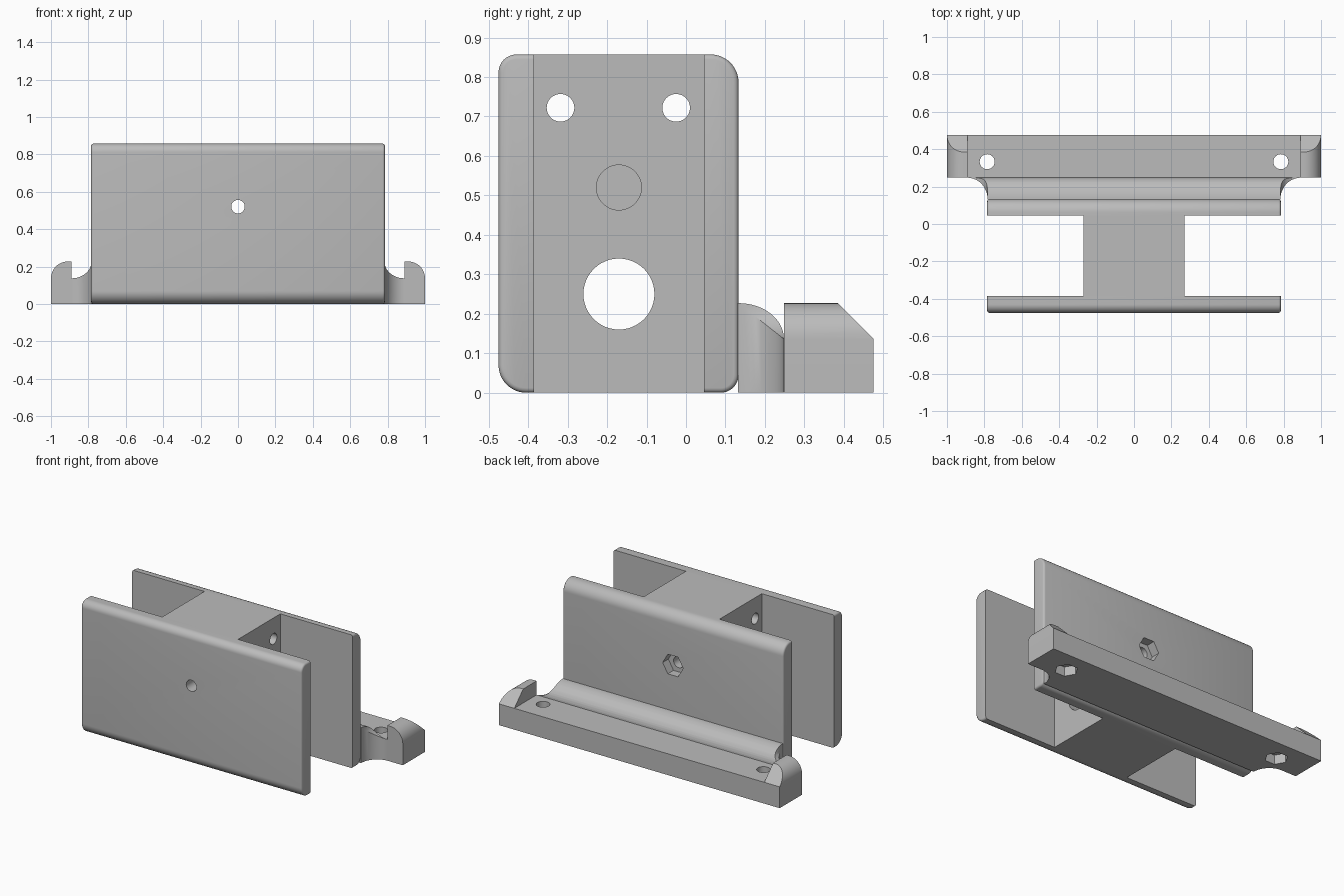
import bpy, bmesh
from math import sin, cos, pi, radians

if "Cube" in bpy.data.objects:
    bpy.data.objects.remove(bpy.data.objects["Cube"], do_unlink=True)

grey = bpy.data.materials.new("light grey plastic")
grey.use_nodes = True
COLOR = (0.5, 0.5, 0.5, 1)
grey.diffuse_color = COLOR
grey.node_tree.nodes["Principled BSDF"].inputs["Base Color"].default_value = COLOR


def arc(cx, cy, rx, ry, start, end, n=12):
    angles = [radians(start + (end - start) * i / n) for i in range(n + 1)]
    return [(cx + rx * cos(a), cy + ry * sin(a)) for a in angles]


def ring(cx, cy, rx, ry=None, n=48):
    return arc(cx, cy, rx, ry or rx, 0, 360, n)[:-1]


def prism(name, pts, axis, lo, hi, soften=0, flat_side=None):
    """Extrude a 2D outline along an axis, optionally rounding the end rims."""
    place = {"x": lambda a, b, t: (t, a, b),
             "y": lambda a, b, t: (a, t, b),
             "z": lambda a, b, t: (a, b, t)}[axis]
    bm = bmesh.new()
    rings = [[bm.verts.new(place(a, b, t)) for a, b in pts] for t in (lo, hi)]
    caps = [bm.faces.new(r) for r in rings]
    n = len(pts)
    for i in range(n):
        j = (i + 1) % n
        bm.faces.new((rings[0][i], rings[0][j], rings[1][j], rings[1][i]))
    bmesh.ops.recalc_face_normals(bm, faces=bm.faces)
    if soften:
        rim = [e for c in caps for e in c.edges
               if not all(abs(v.co.y - flat_side) < 1e-4 for v in e.verts)]
        bmesh.ops.bevel(bm, geom=rim, offset=soften, segments=3,
                        profile=0.5, affect="EDGES")
    mesh = bpy.data.meshes.new(name)
    bm.to_mesh(mesh)
    bm.free()
    mesh.materials.append(grey)
    obj = bpy.data.objects.new(name, mesh)
    bpy.context.collection.objects.link(obj)
    return obj


def cut(obj, pts, axis, lo, hi):
    cutter = prism("cutter", pts, axis, lo, hi)
    cutter.hide_render = True
    mod = obj.modifiers.new("cut", "BOOLEAN")
    mod.operation, mod.solver, mod.object = "DIFFERENCE", "EXACT", cutter
    bpy.context.view_layer.objects.active = obj
    bpy.ops.object.modifier_apply(modifier=mod.name)
    bpy.data.objects.remove(cutter, do_unlink=True)


W, H = 0.785, 0.857          # plate half width and height
BOLT_Z = 0.52


# Plates, rounded on their outer faces
def plate(name, inner, outer, r_top, r_bottom):
    s = 1 if outer > inner else -1
    top = [(outer - s * r_top + s * (y - 0), z)
           for y, z in arc(0, H - r_top, r_top, r_top, 90, 0)]
    low = [(outer - s * r_bottom + s * y, z)
           for y, z in arc(0, r_bottom, r_bottom, r_bottom, 0, -90)]
    return prism(name, [(inner, H)] + top + low + [(inner, 0)],
                 "x", -W, W, 0.012, inner)


front_plate = plate("front_plate", -0.385, -0.475, 0.045, 0.07)
rear_plate = plate("rear_plate", 0.045, 0.133, 0.07, 0.045)

# Core block between the plates, with cross holes
core = prism("core_block", [(-0.385, 0), (0.045, 0), (0.045, H), (-0.385, H)],
             "x", -0.27, 0.27)
for y, z, r in ((-0.318, 0.722, 0.035), (-0.025, 0.722, 0.035), (-0.17, 0.25, 0.09)):
    cut(core, ring(y, z, r), "x", -1, 1)
for lo, hi in ((-0.5, -0.12), (0.12, 0.5)):
    cut(core, ring(-0.17, BOLT_Z, 0.057), "x", lo, hi)

# Bolt hole through the body, hexagonal nut pocket at the rear
for part in (front_plate, core, rear_plate):
    cut(part, ring(0, BOLT_Z, 0.036), "y", -1, 1)
cut(rear_plate, ring(0, BOLT_Z, 0.073, n=6), "y", 0.075, 0.3)

# Mounting bar with a raised, rounded and chamfered hook at each end
right_end = [(1, 0)] + arc(0.91, 0.137, 0.09, 0.09, 0, 90) + [(0.89, 0.227), (0.89, 0.137)]
left_end = [(-x, z) for x, z in reversed(right_end)]
bar = prism("mounting_bar", right_end + left_end, "y", 0.248, 0.475)
cut(bar, [(0.365, 0.247), (0.495, 0.117), (0.495, 0.3), (0.365, 0.3)], "x", -1.1, 1.1)

# Quarter-round strip joining bar and plate, with concave ends
strip = prism("joining_strip",
              [(0.132, 0), (0.248, 0)] + arc(0.133, 0.137, 0.115, 0.09, 0, 90) + [(0.132, 0.227)],
              "x", -0.885, 0.885)
for s in (-1, 1):
    cut(strip, ring(s * 0.89, 0.133, 0.107, 0.114), "z", -0.1, 0.4)
    cut(strip, ring(s * 0.89, 0.227, 0.107, 0.09), "y", 0, 0.4)
    # Screw holes with hexagonal pockets underneath
    cut(bar, ring(s * W, 0.333, 0.04), "z", -0.1, 0.4)
    cut(bar, ring(s * W, 0.333, 0.068, n=6), "z", -0.1, 0.06)

# Smooth curved surfaces, keep hard edges
for part in (front_plate, rear_plate, core, bar, strip):
    bpy.ops.object.select_all(action="DESELECT")
    part.select_set(True)
    bpy.context.view_layer.objects.active = part
    bpy.ops.object.shade_smooth_by_angle(angle=radians(32))
